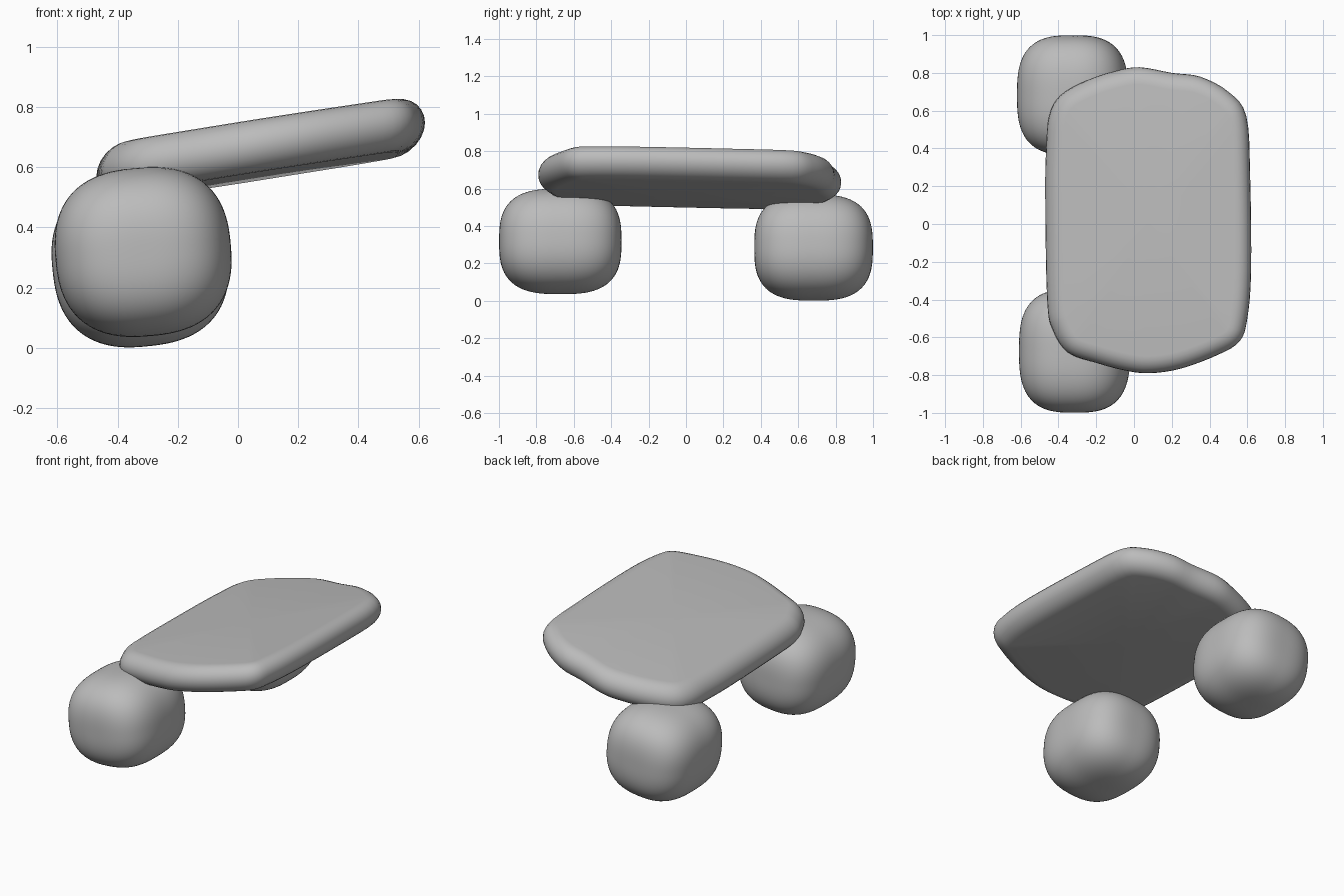
import bpy, bmesh, math
from mathutils import Vector, Matrix

cube = bpy.data.objects.get("Cube")
if cube:
    bpy.data.objects.remove(cube, do_unlink=True)

grey = bpy.data.materials.new("clay_grey")
grey.use_nodes = True
colour = (0.5, 0.5, 0.5, 1)
grey.diffuse_color = colour
grey.node_tree.nodes["Principled BSDF"].inputs["Base Color"].default_value = colour


def finish(bm, name):
    bmesh.ops.recalc_face_normals(bm, faces=bm.faces)
    mesh = bpy.data.meshes.new(name)
    bm.to_mesh(mesh)
    bm.free()
    for p in mesh.polygons:
        p.use_smooth = True
    mesh.materials.append(grey)
    obj = bpy.data.objects.new(name, mesh)
    bpy.context.collection.objects.link(obj)
    return obj


def wheel(name, centre, radii, tilt):
    """Ball pushed out to a squarish, pillow-like barrel."""
    bm = bmesh.new()
    bmesh.ops.create_icosphere(bm, subdivisions=5, radius=1)
    round_n, barrel_n = 2.5, 2.9
    for v in bm.verts:
        x, y, z = (abs(c) for c in v.co)
        disc = (x ** round_n + z ** round_n) ** (barrel_n / round_n)
        v.co /= (disc + y ** barrel_n) ** (1 / barrel_n)
    bm.transform(Matrix.Translation(centre)
                 @ Matrix.Rotation(math.radians(tilt), 4, 'Y')
                 @ Matrix.Diagonal((*radii, 1)))
    return finish(bm, name)


def smooth_loop(points, steps=4):
    """Closed Catmull-Rom curve through the points."""
    n, out = len(points), []
    for i in range(n):
        a, b, c, d = (Vector(points[(i + k) % n]) for k in (-1, 0, 1, 2))
        for s in range(steps):
            t = s / steps
            out.append(0.5 * (2 * b + (c - a) * t
                              + (2 * a - 5 * b + 4 * c - d) * t ** 2
                              + (3 * b - a - 3 * c + d) * t ** 3))
    return out


# Wheels
wheel("front_wheel", (-0.315, -0.672, 0.318), (0.292, 0.327, 0.28), -5)
wheel("back_wheel", (-0.325, 0.682, 0.285), (0.292, 0.317, 0.281), -6)

# Tilted deck with a bowed outline and rounded rim
outline = smooth_loop([
    (-0.47, 0.15), (-0.46, -0.4), (-0.43, -0.56), (-0.35, -0.68),
    (-0.2, -0.735), (-0.05, -0.775), (0.08, -0.79), (0.25, -0.765),
    (0.45, -0.69), (0.56, -0.62), (0.6, -0.5), (0.62, -0.25),
    (0.615, 0.25), (0.595, 0.57), (0.5, 0.7), (0.35, 0.78),
    (0.2, 0.8), (0.03, 0.83), (-0.1, 0.81), (-0.25, 0.76),
    (-0.39, 0.68), (-0.45, 0.57), (-0.465, 0.4)])
count = len(outline)
half, rim, middle = 0.088, 0.09, Vector((0.075, 0.02))


def deck_point(p, z):
    return (p.x, p.y, 0.659 + 0.157 * (p.x - middle.x) - 0.02 * p.y + z)


bm = bmesh.new()
rings = []
for k in range(13):
    a = math.pi * (k / 12 - 0.5)
    inset = rim * (1 - math.cos(a))
    ring = []
    for i, p in enumerate(outline):
        along = (outline[(i + 1) % count] - outline[i - 1]).normalized()
        inward = Vector((-along.y, along.x))
        ring.append(bm.verts.new(deck_point(p + inward * inset, half * math.sin(a))))
    rings.append(ring)
for low, high in zip(rings, rings[1:]):
    for i in range(count):
        j = (i + 1) % count
        bm.faces.new((low[i], low[j], high[j], high[i]))
# Flat top and underside
for ring, z in ((rings[0], -half), (rings[-1], half)):
    hub = bm.verts.new(deck_point(middle, z))
    for i in range(count):
        bm.faces.new((ring[i], ring[(i + 1) % count], hub))
finish(bm, "deck")
